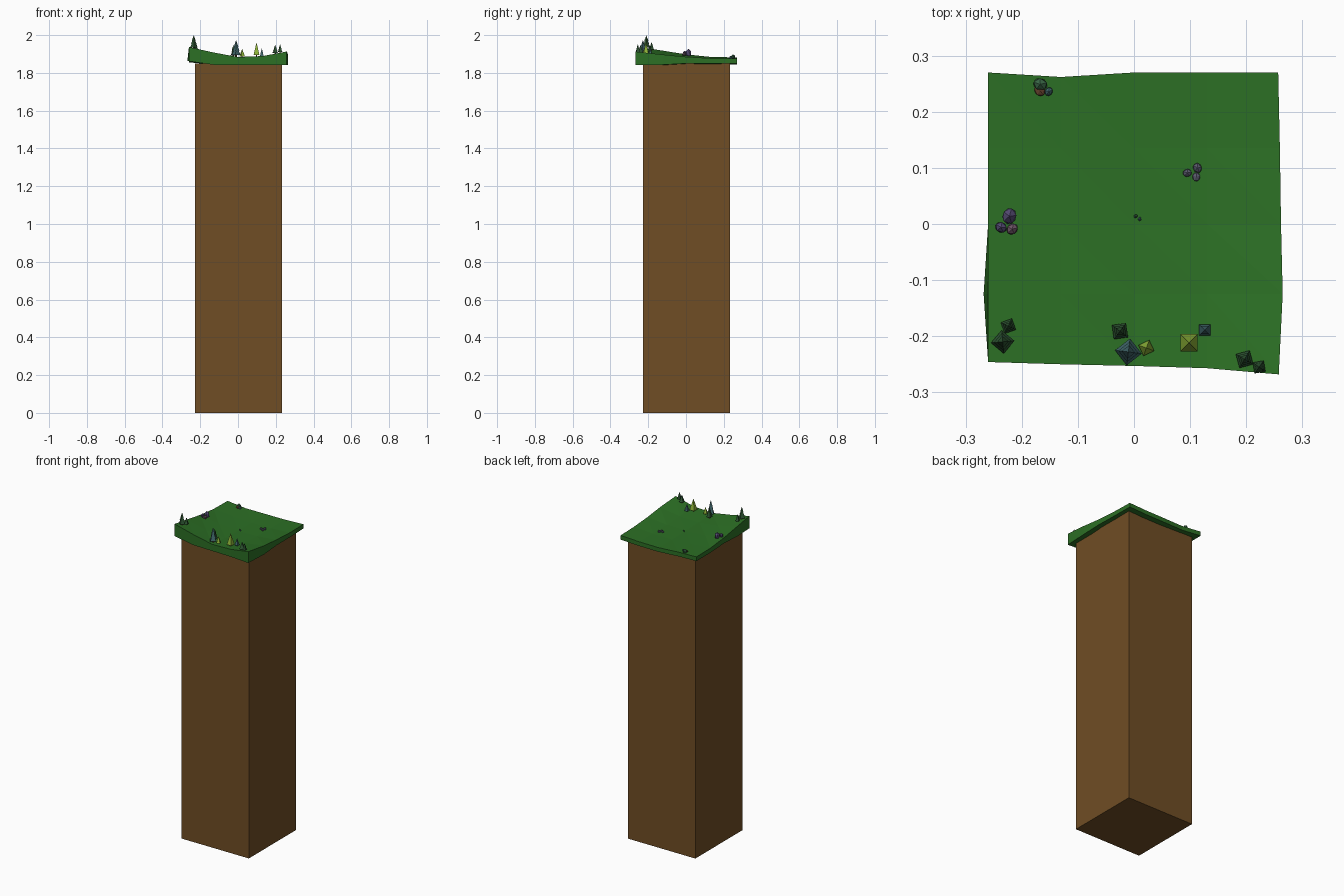
import bpy, bmesh, math
from mathutils import Matrix, Vector

if "Cube" in bpy.data.objects:
    bpy.data.objects.remove(bpy.data.objects["Cube"])


def material(name, rgb):
    m = bpy.data.materials.new(name)
    m.diffuse_color = (*rgb, 1)
    m.use_nodes = True
    m.node_tree.nodes["Principled BSDF"].inputs["Base Color"].default_value = m.diffuse_color
    return m


EARTH = material("earth", (0.16, 0.075, 0.018))
GRASS = material("grass", (0.025, 0.16, 0.018))
BARK = material("bark", (0.12, 0.06, 0.03))
PINE = material("pine", (0.025, 0.085, 0.03))
TEAL = material("teal", (0.05, 0.13, 0.14))
LIME = material("lime", (0.27, 0.45, 0.04))
PURPLE = material("purple", (0.09, 0.07, 0.17))
MAUVE = material("mauve", (0.15, 0.09, 0.13))
SLATE = material("slate", (0.10, 0.10, 0.15))
RUST = material("rust", (0.15, 0.06, 0.03))
MOSS = material("moss", (0.04, 0.13, 0.06))


def make(name, bm, mat):
    bmesh.ops.recalc_face_normals(bm, faces=bm.faces[:])
    me = bpy.data.meshes.new(name)
    bm.to_mesh(me)
    bm.free()
    me.materials.append(mat)
    ob = bpy.data.objects.new(name, me)
    bpy.context.collection.objects.link(ob)
    return ob


# Earth column
bm = bmesh.new()
bmesh.ops.create_cube(bm, size=1, matrix=Matrix.Translation((0.003, 0.003, 0.925)) @ Matrix.Diagonal((0.46, 0.46, 1.85, 1)))
make("earth_column", bm, EARTH)

# Grass slab: 5 x 5 grid of heights, rows from front to back
TOP = [[1.937, 1.908, 1.884, 1.889, 1.913],
       [1.918, 1.890, 1.875, 1.878, 1.897],
       [1.898, 1.879, 1.870, 1.872, 1.885],
       [1.884, 1.875, 1.868, 1.869, 1.877],
       [1.882, 1.874, 1.870, 1.871, 1.876]]
THICK = [0.075, 0.055, 0.035, 0.028, 0.026]
FRONT = [-0.246, -0.25, -0.253, -0.257, -0.268]
BACK = [0.27, 0.262, 0.27, 0.27, 0.27]
RIGHT = [0.258, 0.265, 0.262, 0.26, 0.257]


def ground(x, y):
    u = min(max((x + 0.26) / 0.13, 0), 3.999)
    v = min(max((y + 0.26) / 0.13, 0), 3.999)
    i, j = int(u), int(v)
    a, b = u - i, v - j
    lo = TOP[j][i] * (1 - a) + TOP[j][i + 1] * a
    hi = TOP[j + 1][i] * (1 - a) + TOP[j + 1][i + 1] * a
    return lo * (1 - b) + hi * b


bm = bmesh.new()
top, low = {}, {}
for j in range(5):
    for i in range(5):
        x = [-0.26, -0.13, 0, 0.13, RIGHT[j]][i]
        y = [FRONT[i], -0.125, 0, 0.135, BACK[i]][j]
        z = TOP[j][i]
        top[i, j] = bm.verts.new((x, y, z))
        bulge = -0.008 if i == 0 and j == 1 else 0
        low[i, j] = bm.verts.new((x + bulge, y, max(1.843, z - THICK[j])))
for j in range(4):
    for i in range(4):
        ring = [(i, j), (i + 1, j), (i + 1, j + 1), (i, j + 1)]
        # top cells split along the diagonal seen in the relief
        bm.faces.new([top[ring[k]] for k in (0, 1, 3)])
        bm.faces.new([top[ring[k]] for k in (1, 2, 3)])
        bm.faces.new([low[k] for k in reversed(ring)])
rim = [(i, 0) for i in range(4)] + [(4, j) for j in range(4)] + \
      [(i, 4) for i in range(4, 0, -1)] + [(0, j) for j in range(4, 0, -1)]
for a, b in zip(rim, rim[1:] + rim[:1]):
    bm.faces.new((low[a], low[b], top[b], top[a]))
make("grass_slab", bm, GRASS)


def cone(bm, x, y, z, r1, r2, h, turn):
    m = Matrix.Translation((x, y, z + h / 2)) @ Matrix.Rotation(turn + math.pi / 4, 4, "Z")
    bmesh.ops.create_cone(bm, cap_ends=True, segments=4, radius1=r1, radius2=r2, depth=h, matrix=m)


# Trees: x, y, corner radius, tip height, turn, tiers, foliage
TREES = [(-0.234, -0.21, 0.021, 2.0, 50, 3, PINE),
         (-0.224, -0.182, 0.015, 1.963, 20, 3, PINE),
         (-0.025, -0.191, 0.018, 1.948, 8, 3, PINE),
         (-0.01, -0.228, 0.024, 1.975, 38, 3, TEAL),
         (0.022, -0.221, 0.015, 1.928, 25, 1, LIME),
         (0.098, -0.212, 0.022, 1.962, 0, 1, LIME),
         (0.126, -0.189, 0.014, 1.93, 0, 2, TEAL),
         (0.197, -0.241, 0.018, 1.948, 15, 3, PINE),
         (0.223, -0.255, 0.014, 1.952, 10, 2, PINE)]
for n, (x, y, r, tip, turn, tiers, mat) in enumerate(TREES, 1):
    t = math.radians(turn)
    base = ground(x, y)
    h = tip - base
    bm = bmesh.new()
    cone(bm, x, y, base - 0.005, r * 0.22, r * 0.22, h * 0.2 + 0.005, t)
    make(f"trunk_{n}", bm, BARK)
    bm = bmesh.new()
    start = base + h * 0.13
    for k in range(tiers):
        z = start + (tip - start) * 0.27 * k
        top_z = tip - (tip - start) * 0.2 * (tiers - 1 - k)
        cone(bm, x, y, z, r * (1 - 0.25 * k), 0, top_z - z, t)
    make(f"foliage_{n}", bm, mat)

# Rocks: x, y, radius, height above ground, colour
ROCKS = [(-0.222, 0.014, 0.016, 0.036, PURPLE),
         (-0.237, -0.006, 0.012, 0.022, PURPLE),
         (-0.217, -0.009, 0.012, 0.018, MAUVE),
         (0.113, 0.1, 0.010, 0.013, SLATE),
         (0.095, 0.091, 0.009, 0.012, SLATE),
         (0.111, 0.084, 0.009, 0.009, SLATE),
         (-0.167, 0.249, 0.014, 0.022, MOSS),
         (-0.152, 0.236, 0.009, 0.015, TEAL),
         (-0.168, 0.238, 0.012, 0.012, RUST),
         (0.003, 0.014, 0.004, 0.006, MOSS),
         (0.010, 0.009, 0.004, 0.005, TEAL)]
for n, (x, y, r, h, mat) in enumerate(ROCKS, 1):
    bm = bmesh.new()
    m = Matrix.Translation((x, y, ground(x, y) + h * 0.35)) @ Matrix.Rotation(n * 1.3, 4, "Z") \
        @ Matrix.Diagonal((r, r * 0.85, h * 0.65, 1))
    bmesh.ops.create_icosphere(bm, subdivisions=1, radius=1, matrix=m)
    make(f"rock_{n}", bm, mat)
